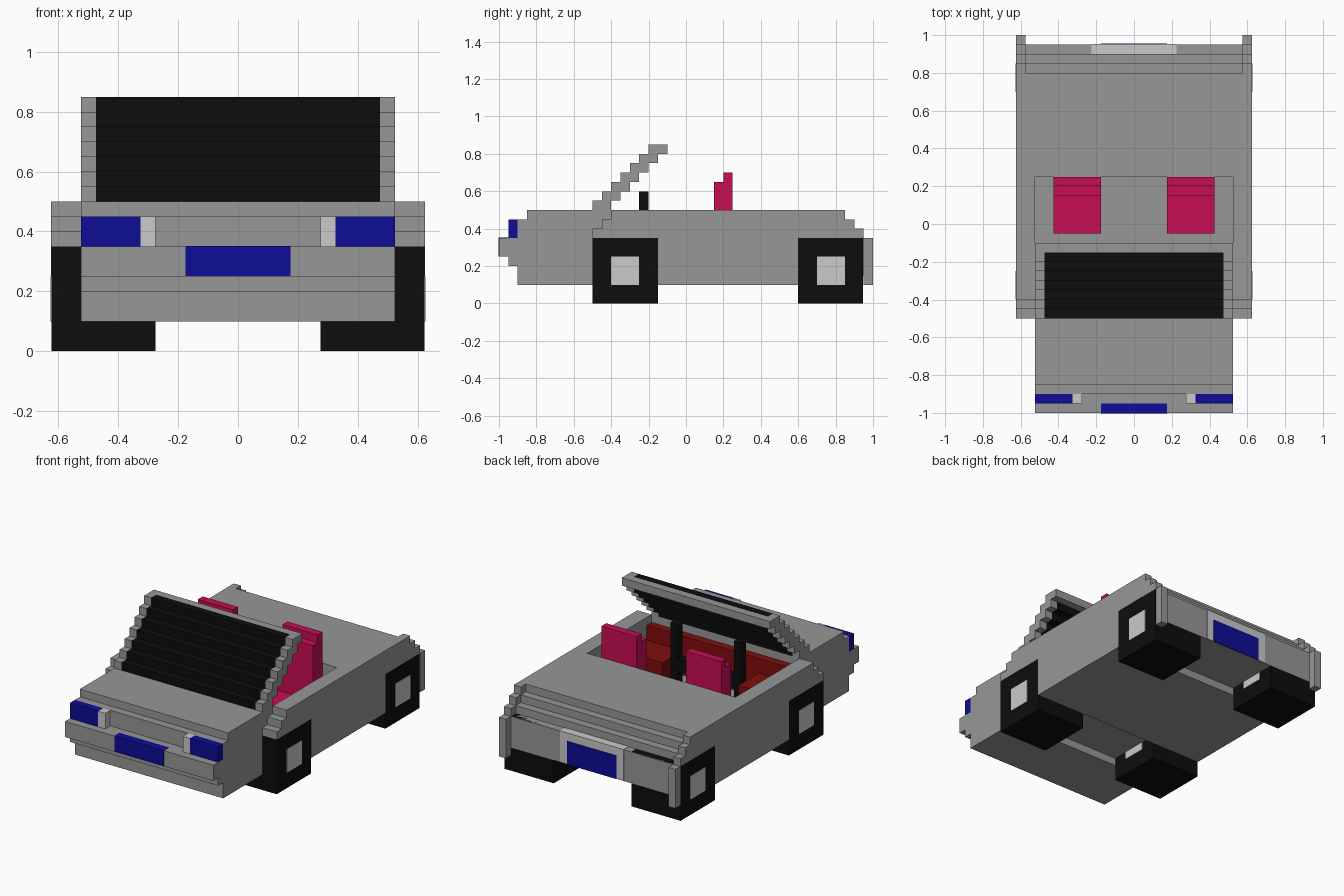
import bpy, bmesh

if "Cube" in bpy.data.objects:
    bpy.data.objects.remove(bpy.data.objects["Cube"])

def material(name, r, g, b):
    m = bpy.data.materials.new(name)
    m.diffuse_color = (r, g, b, 1)
    m.use_nodes = True
    m.node_tree.nodes["Principled BSDF"].inputs["Base Color"].default_value = m.diffuse_color
    return m

GREY = material("body grey", .31, .31, .31)
BLACK = material("rubber black", .004, .004, .004)
LIGHT = material("light grey", .59, .59, .59)
BLUE = material("deep blue", .004, .004, .31)
PINK = material("seat pink", .58, .004, .09)
RED = material("interior red", .22, .004, .004)

def profile(name, pts, x0, x1, mat):
    """Extrude a (y, z) outline from x0 to x1."""
    bm = bmesh.new()
    f = bm.faces.new([bm.verts.new((x0, y, z)) for y, z in pts])
    ext = bmesh.ops.extrude_face_region(bm, geom=[f])["geom"]
    bmesh.ops.translate(bm, vec=(x1 - x0, 0, 0),
                        verts=[v for v in ext if isinstance(v, bmesh.types.BMVert)])
    bmesh.ops.recalc_face_normals(bm, faces=bm.faces)
    me = bpy.data.meshes.new(name)
    bm.to_mesh(me)
    bm.free()
    me.materials.append(mat)
    ob = bpy.data.objects.new(name, me)
    bpy.context.collection.objects.link(ob)
    return ob

def box(name, x0, x1, y0, y1, z0, z1, mat):
    return profile(name, [(y0, z0), (y1, z0), (y1, z1), (y0, z1)], x0, x1, mat)

def sides(name):
    for s, label in ((1, "right_"), (-1, "left_")):
        yield s, label + name

def pair_profile(name, pts, x0, x1, mat):
    for s, n in sides(name):
        profile(n, pts, s * x0, s * x1, mat)

def pair_box(name, x0, x1, y0, y1, z0, z1, mat):
    for s, n in sides(name):
        box(n, s * x0, s * x1, y0, y1, z0, z1, mat)

# Hood with stepped bumper
profile("hood", [(-.9, .1), (-.9, .2), (-.95, .2), (-.95, .25), (-1, .25), (-1, .35),
                 (-.9, .35), (-.9, .45), (-.85, .45), (-.85, .5), (-.4, .5), (-.4, .15),
                 (-.5, .15), (-.5, .1)], -.525, .525, GREY)

# Rear deck with stepped tail
profile("rear_deck", [(.25, .1), (.6, .1), (.6, .15), (.95, .15), (.95, .35), (.9, .35),
                      (.9, .4), (.85, .4), (.85, .45), (.8, .45), (.8, .5), (.25, .5)],
        -.575, .575, GREY)

# Side panels with wheel openings and tail fins
nose = [(-.15, .1), (-.15, .35), (-.5, .35), (-.5, .4), (-.45, .4), (-.45, .45),
        (-.4, .45), (-.4, .5)]
pair_profile("side_panel", nose + [(.85, .5), (.85, .45), (.9, .45), (.9, .4), (.95, .4),
             (.95, .35), (1, .35), (1, .1), (.95, .1), (.95, .35), (.6, .35), (.6, .1)][:6]
             + [(1, .35), (1, .1), (.9501, .1), (.9501, .3499), (.6, .3499), (.6, .1)],
             .575, .625, GREY)
pair_profile("inner_panel", nose + [(.25, .5), (.25, .1)], .525, .575, GREY)

# Cabin floor and red lining
profile("cabin_floor", [(-.4, .15), (-.15, .15), (-.15, .1), (.25, .1), (.25, .2), (-.4, .2)],
        -.525, .525, GREY)
box("dashboard", -.524, .524, -.4, -.35, .2, .45, RED)
pair_box("wheel_cover", .27, .524, -.36, -.145, .19, .356, RED)

# Wheels with hubs showing on both faces
for y0, where in ((-.5, "front"), (.6, "rear")):
    y1 = y0 + (.35 if where == "front" else .346)
    pair_box(where + "_wheel", .275, .624, y0, y1, 0, .35, BLACK)
    pair_box(where + "_hub", .271, .627, y0 + .1, y0 + .25, .1, .25, LIGHT)

# Stepped windshield: black glass in a grey frame
for k in range(7):
    y, z = -.5 + .05 * k, .5 + .05 * k
    pair_box("windshield_frame_%d" % k, .475, .525, y, y + .1, z, z + .05, GREY)
    box("windshield_glass_%d" % k, -.475, .475, y, y + (.1 if k < 6 else .05), z, z + .05, BLACK)
box("windshield_header", -.475, .475, -.15, -.1, .8, .85, GREY)

# Steering posts and crossbar
pair_box("steering_post", .2, .25, -.25, -.2, .2, .6, BLACK)
box("crossbar", -.2, .2, -.25, -.2, .3, .38, BLACK)

# Seats
pair_profile("seat", [(-.05, .2), (.249, .2), (.249, .7), (.2, .7), (.2, .65), (.15, .65),
                      (.15, .3), (-.05, .3)], .175, .425, PINK)

# Headlights
pair_box("headlight", .325, .525, -.95, -.9, .35, .45, BLUE)
pair_box("headlight_trim", .275, .325, -.95, -.9, .35, .45, LIGHT)

# Front and rear plates
box("front_plate", -.175, .175, -1.002, -.95, .251, .352, BLUE)
box("rear_plate_trim", -.225, .225, .9, .952, .152, .352, LIGHT)
box("rear_plate", -.175, .175, .94, .955, .151, .3, BLUE)
